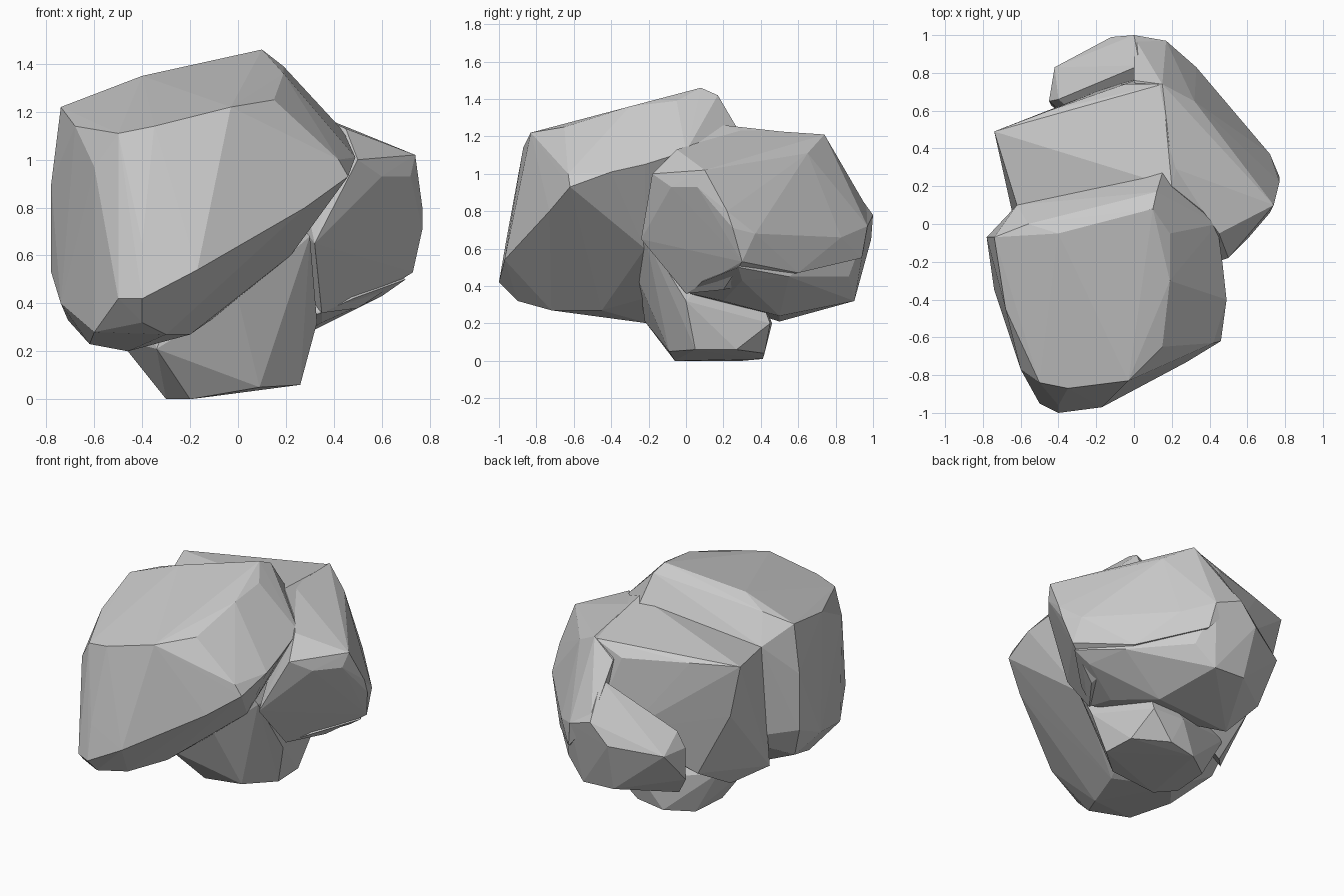
import bpy, bmesh


def chunk(name, points):
    """Faceted stone chunk: the convex hull around a few corner points."""
    bm = bmesh.new()
    for p in points:
        bm.verts.new(p)
    bmesh.ops.convex_hull(bm, input=bm.verts[:])
    loose = [v for v in bm.verts if not v.link_faces]
    bmesh.ops.delete(bm, geom=loose, context='VERTS')
    bmesh.ops.recalc_face_normals(bm, faces=bm.faces[:])
    me = bpy.data.meshes.new(name)
    bm.to_mesh(me)
    bm.free()
    ob = bpy.data.objects.new(name, me)
    bpy.context.collection.objects.link(ob)
    return ob


# Large front block with sloping top and undercut right side
front = chunk("boulder", [
    (.10, .08, 1.46), (.12, .17, 1.42), (.19, -.05, 1.39), (.19, -.30, 1.36),
    (.15, -.65, 1.25), (-.03, -.83, 1.22), (-.35, -.87, 1.14), (-.50, -.84, 1.11),
    (-.68, -.45, 1.14), (-.74, -.07, 1.22), (-.56, 0, 1.28), (-.40, -.05, 1.35),
    (.46, -.62, .93), (.42, -.63, 1.0), (.28, -.73, .80), (.49, -.40, 1.01),
    (.47, -.22, 1.05), (.44, 0, 1.12),
    (-.40, -1, .42), (-.50, -.95, .42), (-.17, -.97, .54), (-.40, -.96, .65),
    (-.40, -.90, .32), (-.30, -.72, .27), (-.20, -.45, .27), (-.60, -.75, .28),
    (-.60, -.77, .97), (-.78, -.07, .90), (-.78, -.07, .53), (-.74, -.35, .40),
    (-.71, -.12, .33), (-.46, -.20, .20), (-.62, -.40, .23), (.22, -.22, .60),
    (-.62, .10, 1.10), (.15, .27, 1.25), (-.50, .20, .50), (-.10, -.20, .34)])

# Flat-topped ledge behind, with a sharp left corner
ledge = chunk("back_ledge", [
    (-.74, .49, 1.15), (-.45, .60, 1.14), (-.05, .74, 1.12), (.15, .74, 1.20),
    (.32, .65, 1.11), (.20, .20, 1.26), (-.62, .10, 1.10), (-.66, .48, .80),
    (-.62, .38, .62), (-.10, .74, .66), (.10, .80, .70), (-.64, .04, .30),
    (-.48, .22, .21), (-.45, .52, .38), (.45, 0, 1.12), (.30, .30, .70)])

# Shoulder jutting out to the right
shoulder = chunk("right_shoulder", [
    (.72, .06, .93), (.74, .10, 1.02), (.60, -.08, .93), (.50, -.18, 1.0),
    (.45, -.05, 1.13), (.77, .25, .71), (.77, .22, .80), (.73, .30, .53),
    (.50, .20, .38), (.35, 0, .36), (.32, -.24, .65), (.72, .37, .68),
    (.33, .83, .66), (.32, .65, 1.11), (.15, .74, 1.21), (.17, .97, .72),
    (.20, .94, .55), (.50, .60, .47), (.20, .30, 1.24), (0, .76, 1.10),
    (0, .99, .78), (.08, .86, .99)])

# Lower bulge at the back
bulge = chunk("back_bulge", [
    (-.45, .65, .60), (-.42, .83, .60), (-.44, .63, .38), (-.40, .66, .70),
    (-.12, .99, .65), (0, 1, .78), (.17, .97, .72), (.03, .84, 1.0),
    (-.10, .76, .76), (-.10, .90, .33), (.12, .90, .32), (.25, .87, .45),
    (-.30, .50, .21), (.22, .50, .24), (.53, .55, .45), (.70, .28, .50),
    (.60, .30, .43), (.35, .20, .32), (.35, .02, .36), (.48, .08, .42)])

# Tapered foot the rock rests on
foot = chunk("foot", [
    (-.30, .05, 0), (-.20, -.06, 0), (-.28, .30, 0), (-.12, .41, .01),
    (.09, -.09, .05), (.26, .05, .06), (.25, .27, .06), (.06, .42, .04),
    (.33, 0, .32), (.22, .45, .20), (-.50, .10, .25), (-.45, .30, .30),
    (-.34, -.22, .21), (0, -.25, .42), (.30, -.22, .68), (0, .46, .20),
    (-.20, -.25, .55), (.20, -.24, .80), (-.45, 0, .60), (.20, .30, .60)])

# Fuse all chunks into one rock
bpy.context.view_layer.objects.active = front
for part in (ledge, shoulder, bulge, foot):
    mod = front.modifiers.new("fuse_" + part.name, 'BOOLEAN')
    mod.operation = 'UNION'
    mod.solver = 'EXACT'
    mod.object = part
    bpy.ops.object.modifier_apply(modifier=mod.name)
    bpy.data.objects.remove(part, do_unlink=True)
